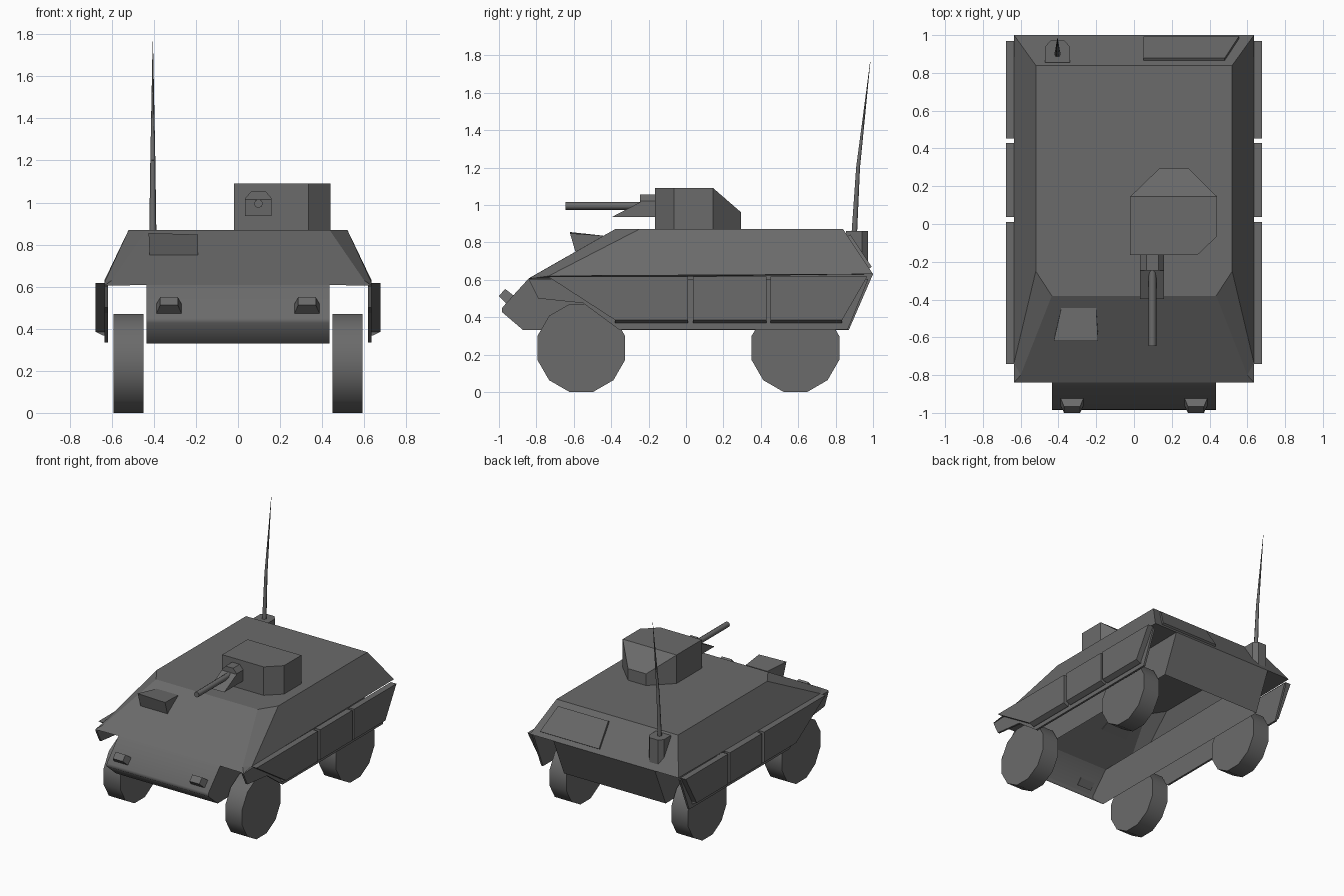
import bpy, bmesh, math
from mathutils import Vector

if "Cube" in bpy.data.objects:
    bpy.data.objects.remove(bpy.data.objects["Cube"])

paint = bpy.data.materials.new("dark_grey")
paint.diffuse_color = (.145, .145, .145, 1)
paint.use_nodes = True
paint.node_tree.nodes["Principled BSDF"].inputs["Base Color"].default_value = paint.diffuse_color


def finish(name, bm, smooth=False):
    bmesh.ops.remove_doubles(bm, verts=bm.verts, dist=0.0005)
    bmesh.ops.recalc_face_normals(bm, faces=bm.faces)
    if smooth:  # smooth across shallow edges only
        for f in bm.faces:
            f.smooth = True
        for e in bm.edges:
            e.smooth = e.is_manifold and e.calc_face_angle() < math.radians(62)
    me = bpy.data.meshes.new(name)
    bm.to_mesh(me)
    bm.free()
    me.materials.append(paint)
    ob = bpy.data.objects.new(name, me)
    bpy.context.collection.objects.link(ob)
    return ob


def loft(name, a, b, smooth=False):
    """Closed solid between two matching outlines."""
    bm = bmesh.new()
    va, vb = [bm.verts.new(p) for p in a], [bm.verts.new(p) for p in b]
    bm.faces.new(va)
    bm.faces.new(vb)
    n = len(va)
    for i in range(n):
        j = (i + 1) % n
        bm.faces.new((va[i], va[j], vb[j], vb[i]))
    return finish(name, bm, smooth)


def side_prism(name, yz, x0, x1, smooth=False):
    return loft(name, [(x0, y, z) for y, z in yz], [(x1, y, z) for y, z in yz], smooth)


def front_prism(name, xz, y0, y1):
    return loft(name, [(x, y0, z) for x, z in xz], [(x, y1, z) for x, z in xz])


def tube(name, p0, p1, r0, r1, n):
    p0, p1 = Vector(p0), Vector(p1)
    q = (p1 - p0).to_track_quat('Z', 'Y')
    ring = [Vector((math.cos(2 * math.pi * i / n), math.sin(2 * math.pi * i / n), 0))
            for i in range(n)]
    return loft(name, [p0 + q @ (v * r0) for v in ring], [p1 + q @ (v * r1) for v in ring], True)


# Hull shell, open underneath: one half described, both sides built
P = dict(A=(.52, .84, .87), B=(.52, -.25, .87), C=(.435, -.38, .87), D=(.6, -.8, .63),
         E=(.635, -.735, .62), F=(.635, -.84, .605), R=(.635, 1, .63), N=(.435, -.84, .608),
         P=(.435, -.982, .452), O=(.435, -.985, .428), Q=(.435, -.87, .33),
         S=(.435, .87, .33), T=(.435, 1, .63))
# lower-case letters are the same points on the centre line
faces = ["ABCca", "cCDFNn", "BEDC", "DEF", "AREB", "aATt", "ART", "TSst",
         "NPpn", "POop", "OQqo", "NPOQST", "NFERT"]
bm = bmesh.new()
rounded = []
for s in (1, -1):
    vs = {}
    for k, (x, y, z) in P.items():
        vs[k] = bm.verts.new((x * s, y, z))
        vs[k.lower()] = bm.verts.new((0, y, z))
    for f in faces:
        face = bm.faces.new([vs[k] for k in f])
        # the nose is rounded
        face.smooth = f in ("NPpn", "POop", "OQqo")
finish("hull", bm)

# Side walls, skirt panels and wheels on both sides
wall = [(-.84, .6), (-.79, .5), (-.55, .475), (-.36, .335), (.865, .335), (.975, .605), (-.735, .605)]
panels = [[(-.74, .618), (.01, .618), (.01, .385), (-.38, .385)],
          [(.038, .618), (.43, .618), (.43, .385), (.038, .385)],
          [(.452, .618), (.97, .618), (.835, .385), (.452, .385)]]
R = .235 / math.cos(math.pi / 12)
for s, side in ((1, "right"), (-1, "left")):
    side_prism(f"fender_wall_{side}", wall, .618 * s, .634 * s)
    for i, p in enumerate(panels):
        side_prism(f"skirt_{side}_{i}", p, .63 * s, .677 * s)
        # sloped lower lip of the panel
        y0, y1 = p[3][0], p[2][0]
        lip = ((.63, .385), (.677, .385), (.642, .368), (.63, .368))
        loft(f"skirt_lip_{side}_{i}", [(x * s, y0, z) for x, z in lip],
             [(x * s, y1, z) for x, z in lip])
    for y, end in ((-.56, "front"), (.585, "rear")):
        ring = [(y + R * math.cos(math.pi * (2 * i + 1) / 12),
                 .235 + R * math.sin(math.pi * (2 * i + 1) / 12)) for i in range(12)]
        side_prism(f"wheel_{end}_{side}", ring, .45 * s, .593 * s, True)

    # Headlight on the sloped nose
    c, u, n = Vector((.328 * s, -.945, .497)), Vector((0, .66, .75)), Vector((0, -.75, .66))

    def quad(w, h, d):
        return [c + Vector((a * w, 0, 0)) + u * (b * h) + n * d
                for a, b in ((-1, -1), (1, -1), (1, 1), (-1, 1))]
    loft(f"headlight_{side}", quad(.063, .03, -.012), quad(.042, .026, .052))

# Driver's vision block on the glacis
loft("vision_block",
     [(-.425, -.62, .855), (-.19, -.62, .848), (-.2, -.445, .836), (-.385, -.445, .836)],
     [(-.42, -.59, .745), (-.19, -.59, .745), (-.2, -.445, .825), (-.385, -.445, .825)])

# Turret: seven-sided plan with a rear roof slope
plan = [(-.02, -.165), (.335, -.165), (.44, -.065), (.44, .145),
        (.29, .295), (.135, .295), (-.02, .145)]
bm = bmesh.new()
lo = [bm.verts.new((x, y, .865)) for x, y in plan]
hi = [bm.verts.new((x, y, .96 if y > .2 else 1.09)) for x, y in plan]
for i in range(7):
    j = (i + 1) % 7
    bm.faces.new((lo[i], lo[j], hi[j], hi[i]))
bm.faces.new(lo)
bm.faces.new((hi[0], hi[1], hi[2], hi[3], hi[6]))
bm.faces.new((hi[3], hi[4], hi[5], hi[6]))
finish("turret", bm)

# Gun mount, lower wedge and barrel
front_prism("gun_mount", [(.033, .935), (.033, 1.02), (.065, 1.055), (.13, 1.055),
                          (.16, 1.02), (.16, .935)], -.245, -.16)
side_prism("gun_wedge", [(-.397, .935), (-.245, 1.015), (-.245, .935)], .033, .16)
tube("gun_barrel", (.097, -.2, .995), (.097, -.645, .995), .021, .021, 8)

# Rear hatch plate lying on the back slope
off = Vector((0, .83, .55)) * .016


def on_slope(x, y):
    return Vector((x, y, .87 - (y - .84) * 1.5))


hatch = [on_slope(*p) for p in ((.05, .865), (.48, .865), (.555, .98), (.05, .98))]
loft("rear_hatch", [p - off for p in hatch], [p + off for p in hatch])

# Antenna socket and whip
sock = [(-.47, .855), (-.34, .855), (-.34, .94), (-.37, .972), (-.44, .972), (-.47, .94)]
loft("antenna_base", [(x, y, .67) for x, y in sock], [(x, y, .86) for x, y in sock])
tube("antenna_lower", (-.405, .9, .85), (-.405, .92, 1.2), .017, .012, 6)
tube("antenna_upper", (-.405, .92, 1.2), (-.405, .985, 1.765), .012, .001, 6)
